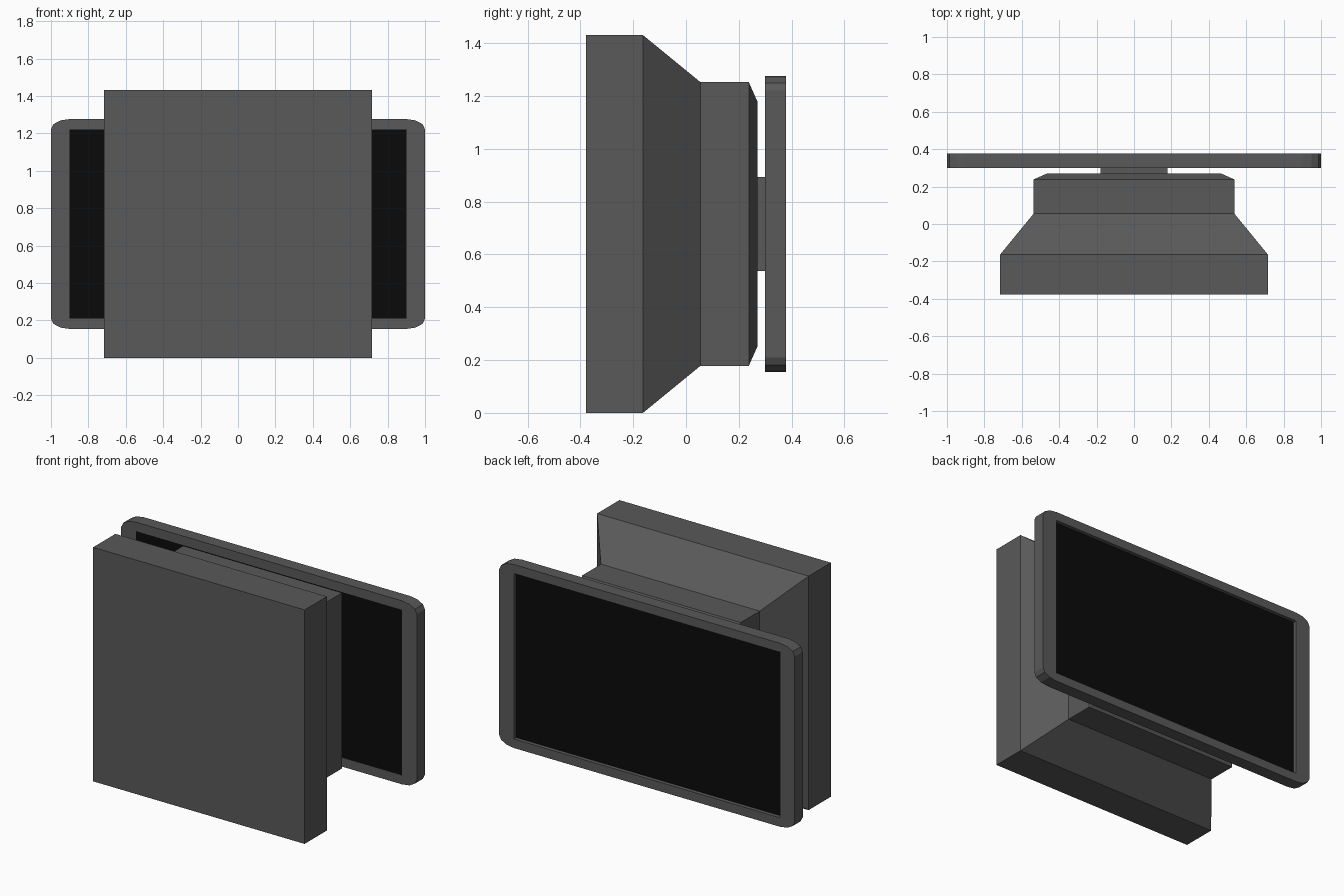
import bpy, bmesh, math

if "Cube" in bpy.data.objects:
    bpy.data.objects.remove(bpy.data.objects["Cube"])

CZ = 0.7155  # height of the common axis


def paint(name, value):
    m = bpy.data.materials.new(name)
    m.diffuse_color = (value, value, value, 1)
    m.use_nodes = True
    m.node_tree.nodes["Principled BSDF"].inputs["Base Color"].default_value = m.diffuse_color
    return m


GREY, BLACK = paint("dark_grey", 0.1), paint("screen_black", 0.003)


def loft(name, sections, mat):
    """Rectangular sections (y, half width, half height) joined along y."""
    bm = bmesh.new()
    rings = [[bm.verts.new((sx * hx, y, CZ + sz * hz))
              for sx, sz in ((-1, -1), (1, -1), (1, 1), (-1, 1))]
             for y, hx, hz in sections]
    for a, b in zip(rings, rings[1:]):
        for i in range(4):
            j = (i + 1) % 4
            bm.faces.new((a[i], a[j], b[j], b[i]))
    bm.faces.new(rings[0])
    bm.faces.new(rings[-1])
    bmesh.ops.recalc_face_normals(bm, faces=bm.faces)
    me = bpy.data.meshes.new(name)
    bm.to_mesh(me)
    bm.free()
    me.materials.append(mat)
    ob = bpy.data.objects.new(name, me)
    bpy.context.collection.objects.link(ob)
    return ob


# Stepped rear housing
loft("housing", [(-0.378, 0.7155, 0.7155), (-0.163, 0.7155, 0.7155),
                 (0.055, 0.537, 0.537), (0.238, 0.537, 0.537),
                 (0.27, 0.465, 0.465)], GREY)

# Short neck between housing and display
loft("neck", [(0.26, 0.178, 0.178), (0.305, 0.178, 0.178)], GREY)

# Screen panel, flush in front and slightly recessed behind
loft("screen", [(0.301, 0.9, 0.506), (0.355, 0.9, 0.506)], BLACK)

# Display frame: rounded outline with a rectangular opening
outer = []
for q, (sx, sz) in enumerate(((1, 1), (-1, 1), (-1, -1), (1, -1))):
    for k in range(4):
        a = math.radians(90 * q + 30 * k)
        outer.append((sx * 0.9 + 0.1 * math.cos(a), sz * 0.506 + 0.055 * math.sin(a)))
inner = [(-0.9, -0.506), (0.9, -0.506), (0.9, 0.506), (-0.9, 0.506)]

cu = bpy.data.curves.new("frame_outline", 'CURVE')
cu.dimensions = '2D'
cu.fill_mode = 'BOTH'
cu.extrude = 0.039
for pts in (outer, inner):
    sp = cu.splines.new('POLY')
    sp.points.add(len(pts) - 1)
    for p, (x, z) in zip(sp.points, pts):
        p.co = (x, z, 0, 1)
    sp.use_cyclic_u = True
frame = bpy.data.objects.new("display_frame", cu)
bpy.context.collection.objects.link(frame)
frame.location = (0, 0.339, CZ)
frame.rotation_euler = (math.pi / 2, 0, 0)
cu.materials.append(GREY)

# Turn the frame into a clean mesh
bpy.context.view_layer.objects.active = frame
frame.select_set(True)
bpy.ops.object.convert(target='MESH')
bm = bmesh.new()
bm.from_mesh(frame.data)
bmesh.ops.remove_doubles(bm, verts=bm.verts, dist=1e-4)
bmesh.ops.recalc_face_normals(bm, faces=bm.faces)
bm.to_mesh(frame.data)
bm.free()
frame.data.shade_flat()
